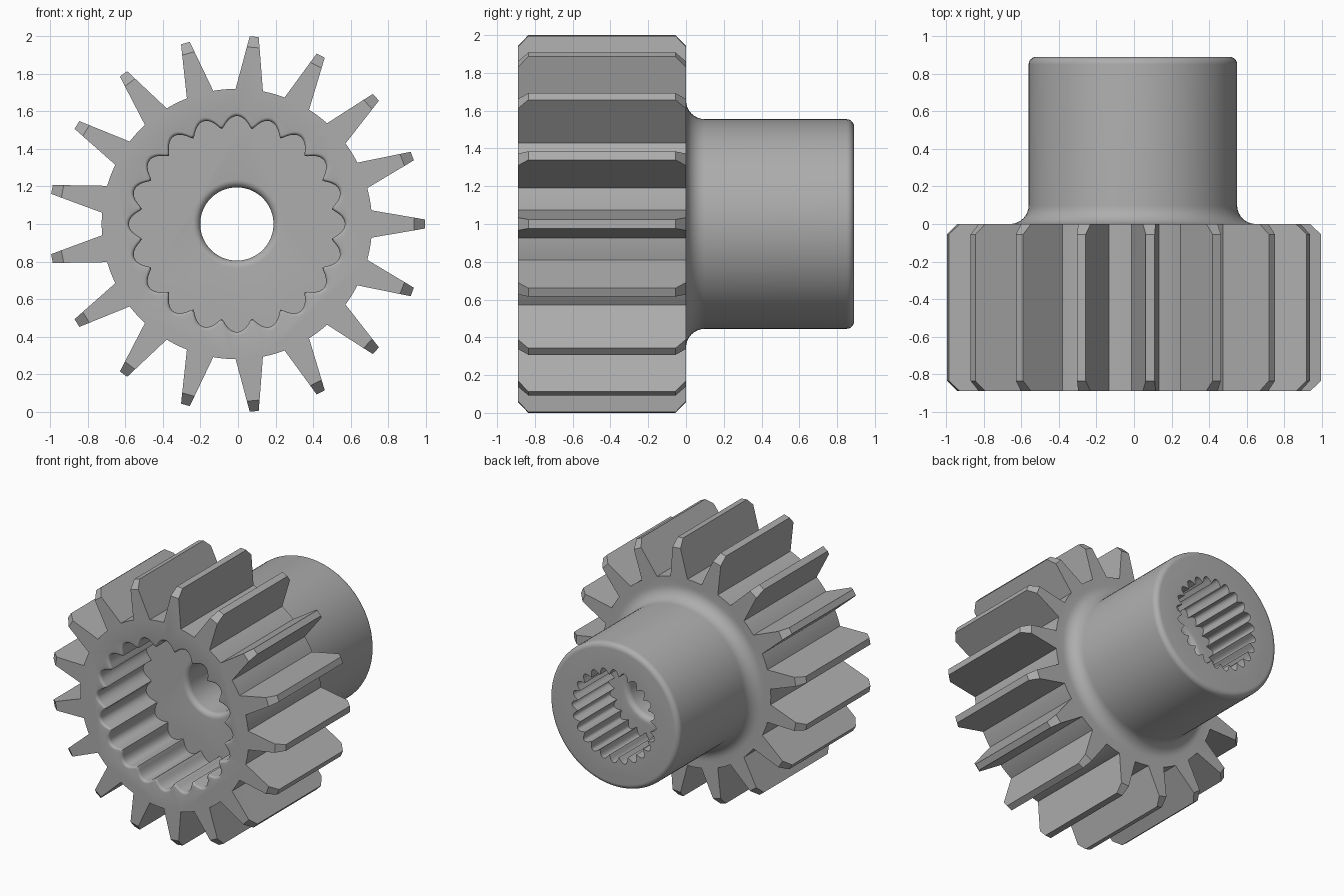
import bpy, bmesh
from math import sin, cos, pi, radians

old = bpy.data.objects.get("Cube")
if old:
    bpy.data.objects.remove(old, do_unlink=True)

AXIS_X, AXIS_Z = -0.006, 1.0
FRONT, BACK = -0.89, 0.89
TEETH = 17

steel = bpy.data.materials.new("plain_grey")
steel.use_nodes = True
grey = (0.42, 0.42, 0.42, 1)
steel.diffuse_color = grey
steel.node_tree.nodes["Principled BSDF"].inputs["Base Color"].default_value = grey


def loft(name, sections):
    """Closed solid through sections (y, [(radius, angle), ...])."""
    bm = bmesh.new()
    rings = [[bm.verts.new((AXIS_X + r * cos(a), y, AXIS_Z + r * sin(a))) for r, a in pts]
             for y, pts in sections]
    n = len(rings[0])
    for p, q in zip(rings, rings[1:]):
        for i in range(n):
            j = (i + 1) % n
            bm.faces.new((p[i], p[j], q[j], q[i]))
    bm.faces.new(rings[0])
    bm.faces.new(rings[-1])
    bmesh.ops.recalc_face_normals(bm, faces=bm.faces)
    mesh = bpy.data.meshes.new(name)
    bm.to_mesh(mesh)
    bm.free()
    mesh.materials.append(steel)
    obj = bpy.data.objects.new(name, mesh)
    bpy.context.collection.objects.link(obj)
    return obj


def circle(r, n=96):
    return [(r, 2 * pi * i / n) for i in range(n)]


def lathe(name, profile):
    return loft(name, [(y, circle(r)) for r, y in profile])


def arc(cr, cy, rad, start, end, steps=6):
    """Points (radius, y) on a fillet arc, angles in degrees."""
    angles = [radians(start + (end - start) * i / steps) for i in range(steps + 1)]
    return [(cr + rad * cos(a), cy + rad * sin(a)) for a in angles]


def gear_outline(tip):
    """Tapered straight-sided teeth with curved roots between them."""
    root, pitch = 0.72, 2 * pi / TEETH
    half_root = 0.073 / root
    half_tip = (0.024 + (1.002 - tip) * 0.175) / tip
    pts = []
    for k in range(TEETH):
        a = k * pitch
        pts += [(root, a - half_root), (tip, a - half_tip), (tip, a + half_tip)]
        gap = pitch - 2 * half_root
        pts += [(root, a + half_root + gap * i / 5) for i in range(5)]
    return pts


def scallop(lobes, inner, outer, grow=0.0, per=16):
    """Ring of rounded lobes with softened ridges between."""
    pts = []
    for i in range(lobes * per):
        a = 2 * pi * i / (lobes * per)
        wave = ((cos(lobes * a / 2) ** 2 + 0.02) / 1.02) ** 0.4
        pts.append((inner + (outer - inner) * wave + grow, a))
    return pts


def combine(target, tool, operation):
    mod = target.modifiers.new(operation, "BOOLEAN")
    mod.operation, mod.solver, mod.object = operation, "EXACT", tool
    bpy.context.view_layer.objects.active = target
    bpy.ops.object.modifier_apply(modifier=mod.name)
    bpy.data.objects.remove(tool, do_unlink=True)


# Toothed wheel with chamfered tooth ends
gear = loft("splined_gear", [(y, gear_outline(t)) for y, t in (
    (FRONT, 0.945), (FRONT + 0.055, 1.002), (-0.055, 1.002), (0, 0.945))])

# Round hub, filleted into the wheel and rounded at its end
hub = lathe("hub", [(0.655, -0.05)] + arc(0.655, 0.1, 0.1, 270, 180, 8)
            + arc(0.515, BACK - 0.04, 0.04, 0, 90))
combine(gear, hub, "UNION")

# Front socket with twenty lobes and a rounded mouth
mouth = arc(0.02, FRONT + 0.02, 0.02, 270, 180, 4)
front_socket = loft("front_socket_cutter", [
    (y, scallop(20, 0.495, 0.575, g))
    for g, y in [(0.02, FRONT - 0.1)] + mouth + [(0, -0.33)]])
combine(gear, front_socket, "DIFFERENCE")

# Back socket with finer grooves
back_socket = loft("back_socket_cutter", [
    (y, scallop(24, 0.3, 0.36, per=12)) for y in (0.44, BACK + 0.1)])
combine(gear, back_socket, "DIFFERENCE")

# Through bore with rounded lips on both socket floors
bore = lathe("bore_cutter", [(0.235, -0.4)] + arc(0.235, -0.29, 0.04, 270, 180)
             + arc(0.235, 0.4, 0.04, 180, 90) + [(0.235, 0.5)])
combine(gear, bore, "DIFFERENCE")

# Smooth curves, crisp edges
bpy.ops.object.select_all(action="DESELECT")
gear.select_set(True)
bpy.context.view_layer.objects.active = gear
bpy.ops.object.shade_smooth_by_angle(angle=radians(30))
